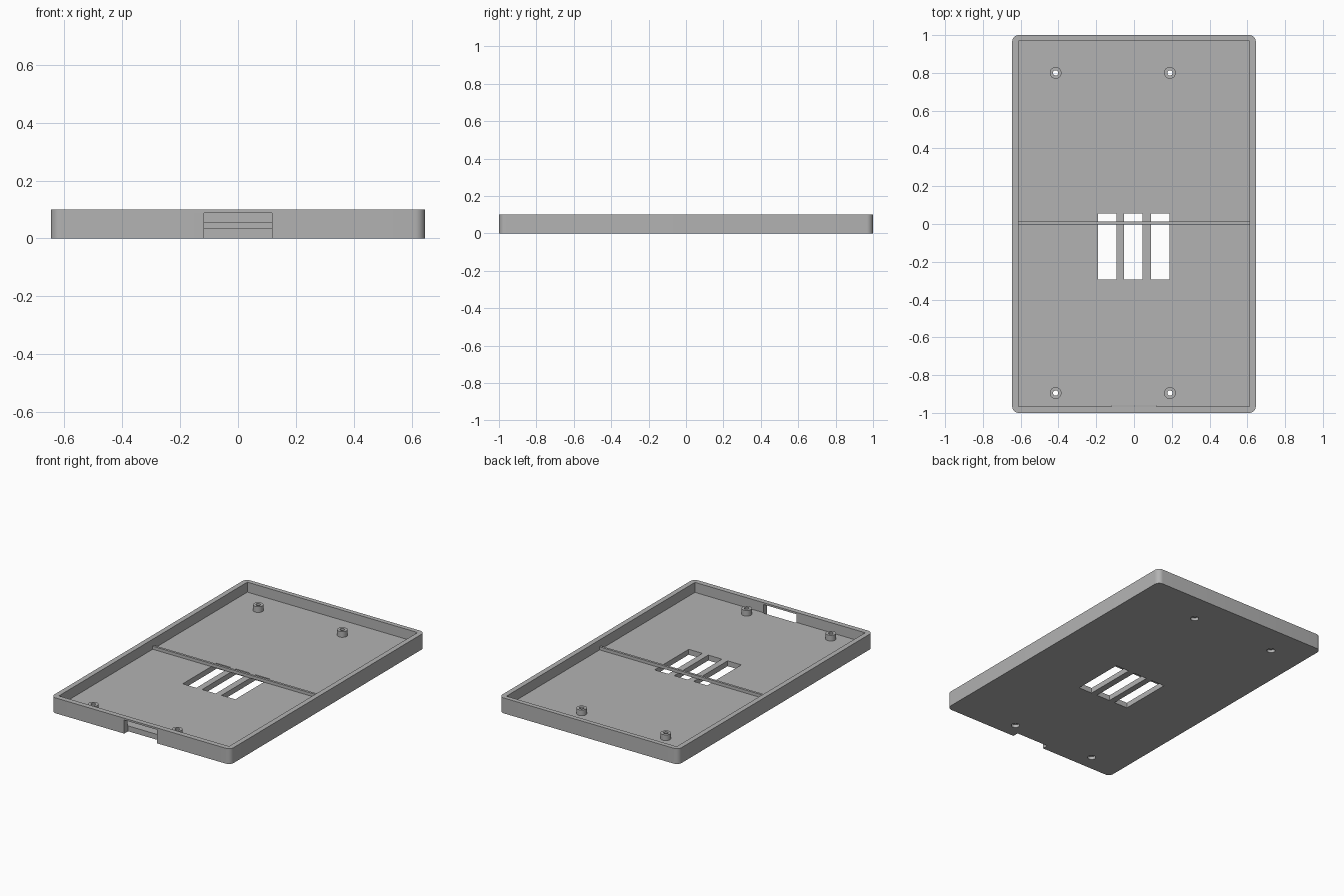
import bpy, bmesh
from mathutils import Matrix

old = bpy.data.objects.get("Cube")
if old:
    bpy.data.objects.remove(old)

W, L, H = 0.645, 1.0, 0.1      # half width, half length, height
FLOOR, RIB_TOP, POST_TOP = 0.035, 0.055, 0.072
POSTS = [(x, y) for x in (-0.415, 0.19) for y in (-0.895, 0.8)]

grey = bpy.data.materials.new("grey_plastic")
grey.use_nodes = True
colour = (0.45, 0.45, 0.45, 1)
grey.diffuse_color = colour
grey.node_tree.nodes["Principled BSDF"].inputs["Base Color"].default_value = colour


def add_box(bm, x0, x1, y0, y1, z0, z1):
    place = Matrix.Translation(((x0 + x1) / 2, (y0 + y1) / 2, (z0 + z1) / 2))
    size = Matrix.Diagonal((x1 - x0, y1 - y0, z1 - z0, 1))
    return bmesh.ops.create_cube(bm, size=1, matrix=place @ size)


def add_cylinder(bm, x, y, z0, z1, radius):
    bmesh.ops.create_cone(bm, cap_ends=True, segments=32, radius1=radius,
                          radius2=radius, depth=z1 - z0,
                          matrix=Matrix.Translation((x, y, (z0 + z1) / 2)))


def finish(name, bm):
    mesh = bpy.data.meshes.new(name)
    bm.to_mesh(mesh)
    bm.free()
    mesh.materials.append(grey)
    obj = bpy.data.objects.new(name, mesh)
    bpy.context.collection.objects.link(obj)
    return obj


def cut(obj, cutters):
    for cutter in cutters:
        mod = obj.modifiers.new(cutter.name, 'BOOLEAN')
        mod.operation = 'DIFFERENCE'
        mod.solver = 'EXACT'
        mod.object = cutter
    bpy.context.view_layer.objects.active = obj
    for name in [m.name for m in obj.modifiers]:
        bpy.ops.object.modifier_apply(modifier=name)


# Tray block with rounded upright corners
bm = bmesh.new()
add_box(bm, -W, W, -L, L, 0, H)
upright = [e for e in bm.edges if abs(e.verts[0].co.z - e.verts[1].co.z) > 0.05]
bmesh.ops.bevel(bm, geom=upright, offset=0.035, segments=8, profile=0.5,
                affect='EDGES')
tray = finish("tray", bm)

# Cutter: inner cavity
bm = bmesh.new()
add_box(bm, -0.612, 0.612, -0.966, 0.97, FLOOR, 0.2)
cavity = finish("cavity_cutter", bm)

# Cutter: three vent slots and the front port opening
bm = bmesh.new()
for x in (-0.142, -0.003, 0.138):
    add_box(bm, x - 0.049, x + 0.049, -0.295, 0.055, -0.1, 0.06)
add_box(bm, -0.118, 0.118, -1.1, -0.96, -0.1, 0.088)
openings = finish("opening_cutter", bm)

# Cutters: screw holes and their wider recesses underneath
bm = bmesh.new()
for x, y in POSTS:
    add_cylinder(bm, x, y, -0.1, 0.2, 0.014)
screw_holes = finish("screw_hole_cutter", bm)
bm = bmesh.new()
for x, y in POSTS:
    add_cylinder(bm, x, y, -0.1, 0.02, 0.025)
recesses = finish("recess_cutter", bm)

# Hollow screw posts
bm = bmesh.new()
for x, y in POSTS:
    add_cylinder(bm, x, y, FLOOR, POST_TOP, 0.031)
posts = finish("screw_posts", bm)

# Low rib across the floor
bm = bmesh.new()
add_box(bm, -0.612, 0.612, -0.002, 0.013, FLOOR, RIB_TOP)
finish("floor_rib", bm)

cut(tray, [cavity, openings, screw_holes, recesses])
cut(posts, [screw_holes])
for cutter in (cavity, openings, screw_holes, recesses):
    bpy.data.objects.remove(cutter)

# Smooth the round surfaces, keep edges sharp
bpy.ops.object.select_all(action='DESELECT')
for obj in (tray, posts):
    obj.select_set(True)
bpy.context.view_layer.objects.active = tray
bpy.ops.object.shade_smooth_by_angle(angle=0.5)
